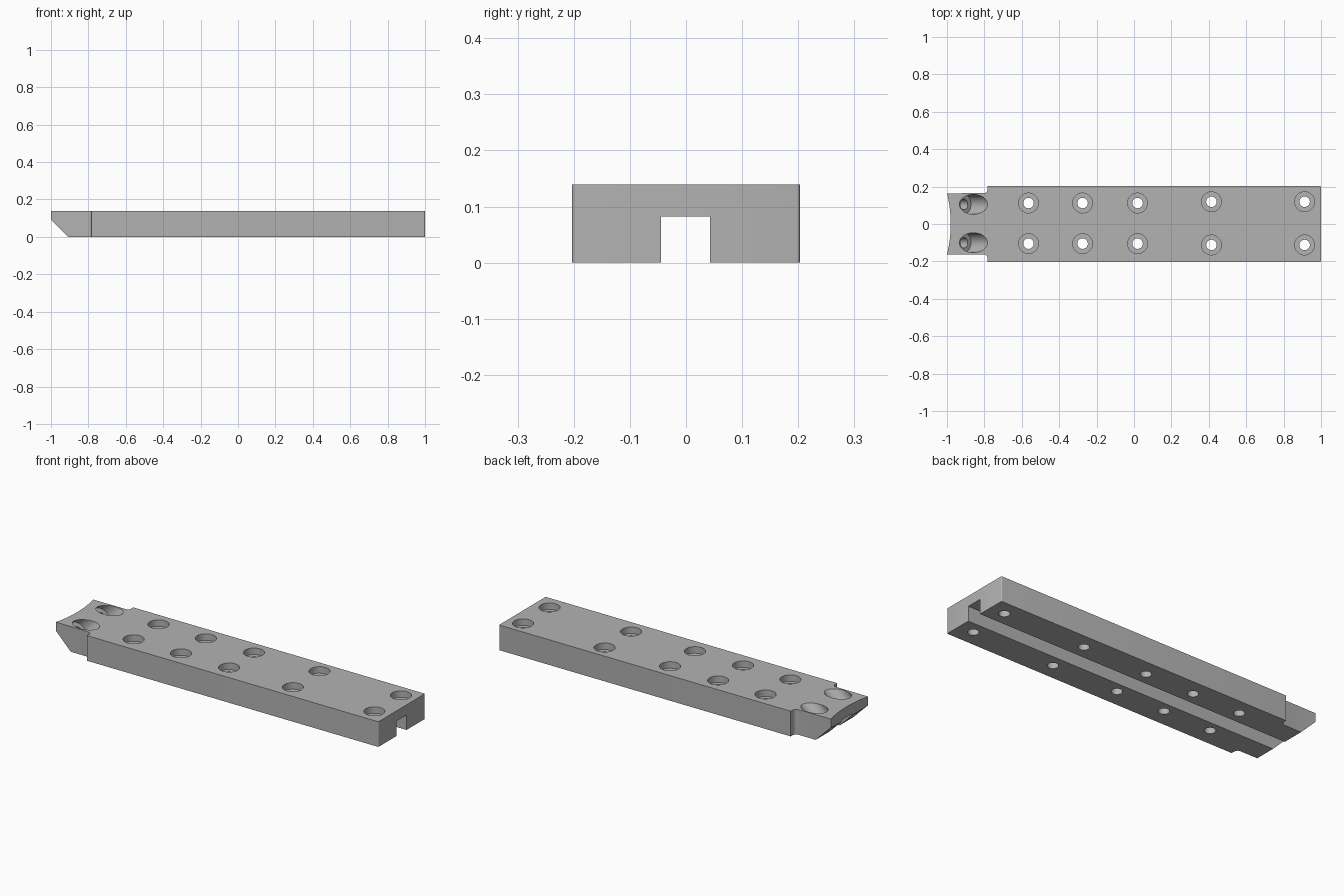
import bpy, bmesh, math
from mathutils import Matrix, Vector

cube = bpy.data.objects.get("Cube")
if cube:
    bpy.data.objects.remove(cube, do_unlink=True)

HEIGHT = 0.139
BORE, SHANK = 0.053, 0.028

grey = bpy.data.materials.new("plain_grey")
grey.use_nodes = True
colour = (0.45, 0.45, 0.45, 1)
grey.diffuse_color = colour
grey.node_tree.nodes["Principled BSDF"].inputs["Base Color"].default_value = colour


def arc(cx, cy, r, start, end, steps):
    angles = [math.radians(start + (end - start) * i / steps) for i in range(steps + 1)]
    return [(cx + r * math.cos(a), cy + r * math.sin(a)) for a in angles]


def make_object(name, bm):
    bmesh.ops.recalc_face_normals(bm, faces=bm.faces[:])
    mesh = bpy.data.meshes.new(name)
    bm.to_mesh(mesh)
    bm.free()
    obj = bpy.data.objects.new(name, mesh)
    bpy.context.collection.objects.link(obj)
    mesh.materials.append(grey)
    return obj


def add_bore(bm, top, direction, depth):
    """Closed stepped cutter: wide counterbore, then a narrow through hole."""
    turn = Vector((0, 0, -1)).rotation_difference(Vector(direction))
    place = Matrix.Translation(top) @ turn.to_matrix().to_4x4()
    rings = []
    for r, z in ((BORE, 0.1), (BORE, -depth), (SHANK, -depth), (SHANK, -0.3)):
        rings.append([bm.verts.new(place @ Vector((x, y, z)))
                      for x, y in arc(0, 0, r, 0, 360, 40)[:-1]])
    for a, b in zip(rings, rings[1:]):
        for i in range(len(a)):
            j = (i + 1) % len(a)
            bm.faces.new((a[i], a[j], b[j], b[i]))
    bm.faces.new(rings[0])
    bm.faces.new(rings[-1])


# Plan outline: rounded far corners, filleted neck, hollow neck end
c, f, step = 0.006, 0.02, -0.782
outline = arc(1 - c, -0.203 + c, c, -90, 0, 4)
outline += arc(1 - c, 0.203 - c, c, 0, 90, 4)
outline += [(step, 0.203)]
outline += arc(step - f, 0.165 + f, f, 0, -90, 6)
half, sag = 0.163, 0.02
radius = (half ** 2 + sag ** 2) / (2 * sag)
swing = math.degrees(math.asin(half / radius))
outline += arc(-1 + sag - radius, 0.001, radius, swing, -swing, 16)
outline += arc(step - f, -0.163 - f, f, 90, 0, 6)
outline += [(step, -0.203)]

bm = bmesh.new()
base = bm.faces.new([bm.verts.new((x, y, 0)) for x, y in outline])
raised = bmesh.ops.extrude_face_region(bm, geom=[base])
bmesh.ops.translate(bm, vec=(0, 0, HEIGHT),
                    verts=[v for v in raised["geom"] if isinstance(v, bmesh.types.BMVert)])

# Sloping underside of the neck end
cut = bmesh.ops.bisect_plane(bm, geom=bm.verts[:] + bm.edges[:] + bm.faces[:],
                             plane_co=(-0.908, 0, 0), plane_no=(-1, 0, -1), clear_outer=True)
bmesh.ops.contextual_create(
    bm, geom=[e for e in cut["geom_cut"] if isinstance(e, bmesh.types.BMEdge)])
body = make_object("mounting_bar", bm)

# Cutter: underside channel, counterbored holes and tilted neck holes
bm = bmesh.new()
bmesh.ops.create_cube(bm, size=1, matrix=Matrix.Translation((0, -0.001, 0))
                      @ Matrix.Diagonal((3, 0.088, 0.164, 1)))
for x, back, front in ((-0.564, 0.112, -0.105), (-0.275, 0.112, -0.105), (0.019, 0.112, -0.105),
                       (0.414, 0.119, -0.112), (0.912, 0.119, -0.112)):
    for y in (back, front):
        add_bore(bm, (x, y, HEIGHT), (0, 0, -1), 0.036)
for y in (0.105, -0.1):
    add_bore(bm, (-0.858, y, HEIGHT), (-1, 0, -1), 0.072)
cutter = make_object("hole_cutter", bm)
cutter.hide_render = True

# Apply the cut and keep crisp edges
cutting = body.modifiers.new("holes_and_channel", 'BOOLEAN')
cutting.operation = 'DIFFERENCE'
cutting.solver = 'EXACT'
cutting.object = cutter
bpy.ops.object.select_all(action='DESELECT')
bpy.context.view_layer.objects.active = body
body.select_set(True)
bpy.ops.object.modifier_apply(modifier=cutting.name)
bpy.data.objects.remove(cutter, do_unlink=True)
bpy.ops.object.shade_smooth_by_angle(angle=math.radians(30))
